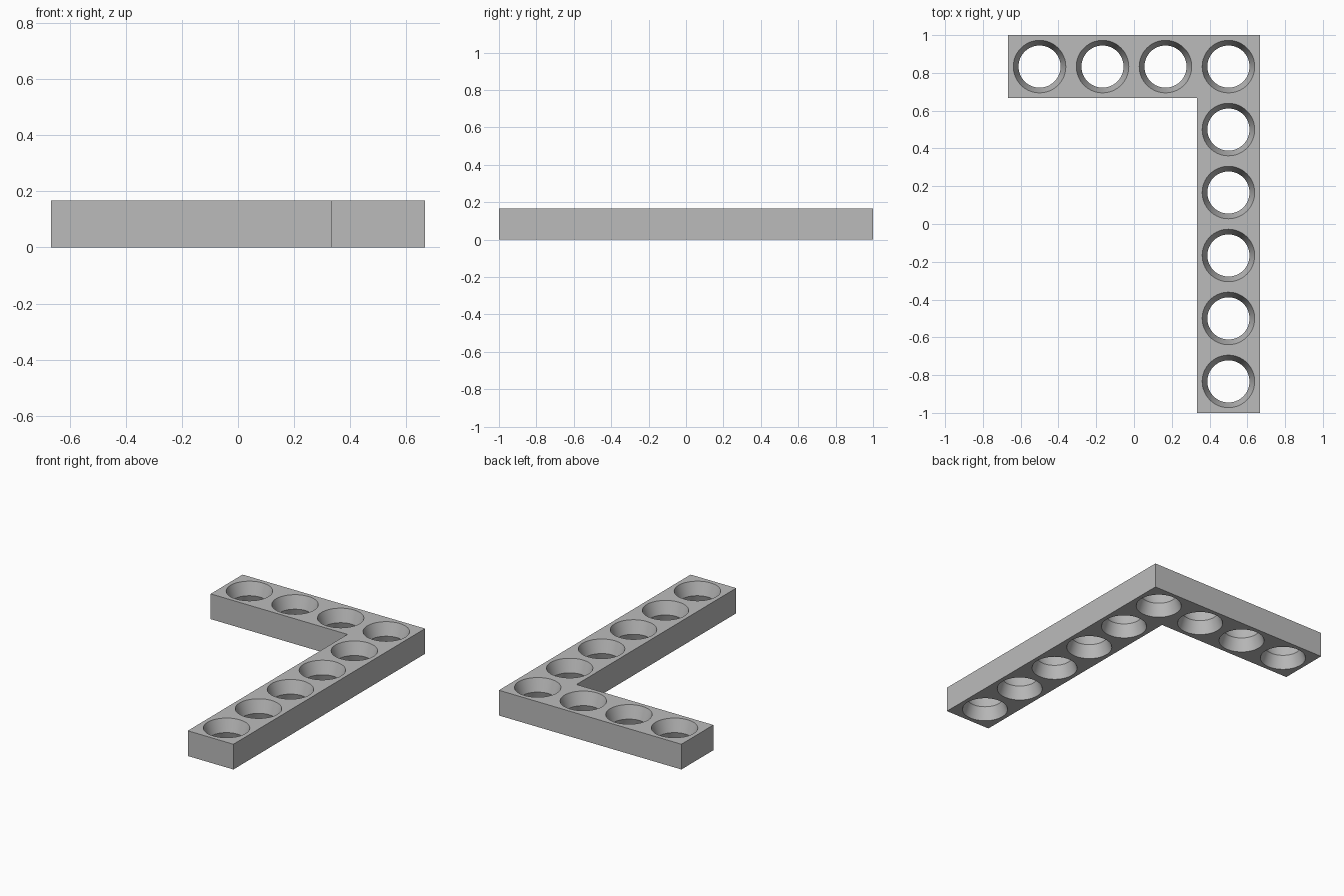
import bpy
import bmesh
from math import radians

cube = bpy.data.objects.get("Cube")
if cube:
    bpy.data.objects.remove(cube, do_unlink=True)

PITCH = 1 / 3            # hole spacing and bar width
HEIGHT = PITCH / 2
RIM, WAIST = 0.139, 0.1115
SEGMENTS = 64

# Plain grey plastic
grey = bpy.data.materials.new("plain_grey")
grey.use_nodes = True
colour = (0.5, 0.5, 0.5, 1)
grey.diffuse_color = colour
grey.node_tree.nodes["Principled BSDF"].inputs["Base Color"].default_value = colour


def add_object(name, bm):
    bmesh.ops.recalc_face_normals(bm, faces=bm.faces)
    mesh = bpy.data.meshes.new(name)
    bm.to_mesh(mesh)
    bm.free()
    mesh.materials.append(grey)
    obj = bpy.data.objects.new(name, mesh)
    bpy.context.collection.objects.link(obj)
    return obj


# L-shaped bar, extruded from its outline
x, y = 2 * PITCH, 3 * PITCH
outline = [(-x, y), (-x, y - PITCH), (x - PITCH, y - PITCH),
           (x - PITCH, -y), (x, -y), (x, y)]
bm = bmesh.new()
base = bm.faces.new([bm.verts.new((px, py, 0)) for px, py in outline])
top = bmesh.ops.extrude_face_region(bm, geom=[base])
bmesh.ops.translate(bm, vec=(0, 0, HEIGHT),
                    verts=[v for v in top["geom"] if isinstance(v, bmesh.types.BMVert)])
bar = add_object("angled_bar", bm)

# Hourglass cutters: four along the short arm, five more down the long arm
centres = [(x - PITCH * (i + 0.5), y - PITCH / 2) for i in range(4)]
centres += [(x - PITCH / 2, y - PITCH * (i + 0.5)) for i in range(1, 6)]
over = 0.02
flare = WAIST + (RIM - WAIST) * (HEIGHT / 2 + over) / (HEIGHT / 2)
profile = [(flare, -over), (WAIST, HEIGHT / 2), (flare, HEIGHT + over)]
bm = bmesh.new()
for cx, cy in centres:
    rings = []
    for radius, z in profile:
        ring = bmesh.ops.create_circle(bm, segments=SEGMENTS, radius=radius)["verts"]
        bmesh.ops.translate(bm, verts=ring, vec=(cx, cy, z))
        rings.append(ring)
    bm.faces.new(rings[0])
    bm.faces.new(rings[-1])
    for low, high in zip(rings, rings[1:]):
        for i in range(SEGMENTS):
            j = (i + 1) % SEGMENTS
            bm.faces.new((low[i], low[j], high[j], high[i]))
cutter = add_object("hole_cutter", bm)
cutter.hide_render = True

# Cut the holes and remove the cutter
cut = bar.modifiers.new("holes", "BOOLEAN")
cut.operation = "DIFFERENCE"
cut.solver = "EXACT"
cut.object = cutter
bpy.ops.object.select_all(action="DESELECT")
bar.select_set(True)
bpy.context.view_layer.objects.active = bar
bpy.ops.object.modifier_apply(modifier=cut.name)
bpy.data.objects.remove(cutter, do_unlink=True)

# Smooth hole walls, sharp rims, waists and corners
bpy.ops.object.shade_smooth_by_angle(angle=radians(25))
